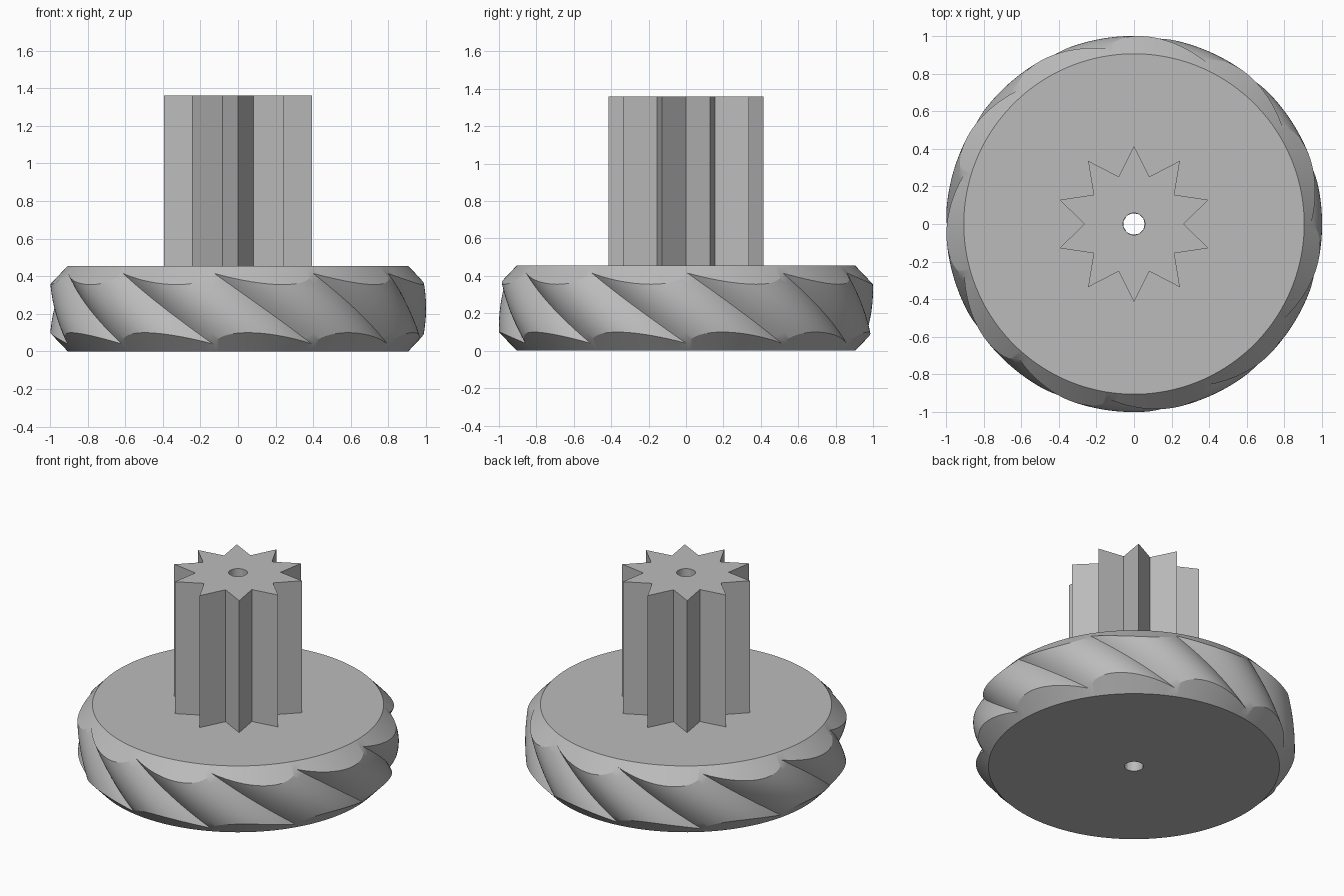
import bpy, bmesh
from math import sin, cos, pi, sqrt, radians

if "Cube" in bpy.data.objects:
    bpy.data.objects.remove(bpy.data.objects["Cube"], do_unlink=True)

grey = bpy.data.materials.new("plain grey")
grey.use_nodes = True
colour = (0.5, 0.5, 0.5, 1)
grey.diffuse_color = colour
grey.node_tree.nodes["Principled BSDF"].inputs["Base Color"].default_value = colour

HOLE, RIM, DISC_H, TOP = 0.058, 0.905, 0.455, 1.36
LOBES, STEPS, ROWS = 11, 20, 12
TWIST = radians(-86)            # helix turn per unit of height
LOBE_R, LOBE_DIST = 0.419, 0.581
POINTS, TIP, VALLEY = 10, 0.415, 0.265


def polar(r, a, z):
    return (r * cos(a), r * sin(a), z)


def loft(name, rings, closed):
    """Skin equal-length rings with quads, optionally joining last to first."""
    bm = bmesh.new()
    loops = [[bm.verts.new(p) for p in ring] for ring in rings]
    pairs = list(zip(loops, loops[1:]))
    if closed:
        pairs.append((loops[-1], loops[0]))
    n = len(rings[0])
    for a, b in pairs:
        for i in range(n):
            j = (i + 1) % n
            bm.faces.new((a[i], a[j], b[j], b[i]))
    mesh = bpy.data.meshes.new(name)
    bm.to_mesh(mesh)
    bm.free()
    mesh.materials.append(grey)
    obj = bpy.data.objects.new(name, mesh)
    bpy.context.collection.objects.link(obj)
    bpy.ops.object.select_all(action="DESELECT")
    obj.select_set(True)
    bpy.context.view_layer.objects.active = obj
    bpy.ops.object.shade_smooth_by_angle(angle=radians(25))
    return obj


# Grip disc: twisted round lobes trimmed by a conical chamfer at both ends
n = LOBES * STEPS
columns = []
for i in range(n):
    phi = 2 * pi * i / n
    off = (i % STEPS) / STEPS * 2 * pi / LOBES - pi / LOBES
    r = LOBE_DIST * cos(off) + sqrt(LOBE_R ** 2 - (LOBE_DIST * sin(off)) ** 2)
    low = (r - RIM) * 1.05      # height where the lobe meets the chamfer
    wall = []
    for k in range(ROWS + 1):
        z = low + (DISC_H - 2 * low) * k / ROWS
        wall.append((r, phi + TWIST * (z - 0.04), z))
    a0, a1 = wall[0][1], wall[-1][1]
    columns.append([polar(HOLE, a0, 0), polar(RIM, a0, 0)]
                   + [polar(*w) for w in wall]
                   + [polar(RIM, a1, DISC_H), polar(HOLE, a1, DISC_H)])
loft("grip_disc", list(zip(*columns)), True)

# Star shaft: ten-pointed prism with the bore running through it
corners = [polar(VALLEY if i % 2 else TIP, pi / 2 + pi * i / POINTS, 0)
           for i in range(2 * POINTS)]
outline = []
for i, p in enumerate(corners):
    q = corners[(i + 1) % len(corners)]
    outline += [p, ((p[0] + q[0]) / 2, (p[1] + q[1]) / 2, 0)]
bore = [polar(HOLE, pi / 2 + 2 * pi * i / len(outline), 0)
        for i in range(len(outline))]


def at(ring, z):
    return [(x, y, z) for x, y, _ in ring]


loft("star_shaft", [at(outline, DISC_H), at(outline, TOP),
                    at(bore, TOP), at(bore, DISC_H)], False)
